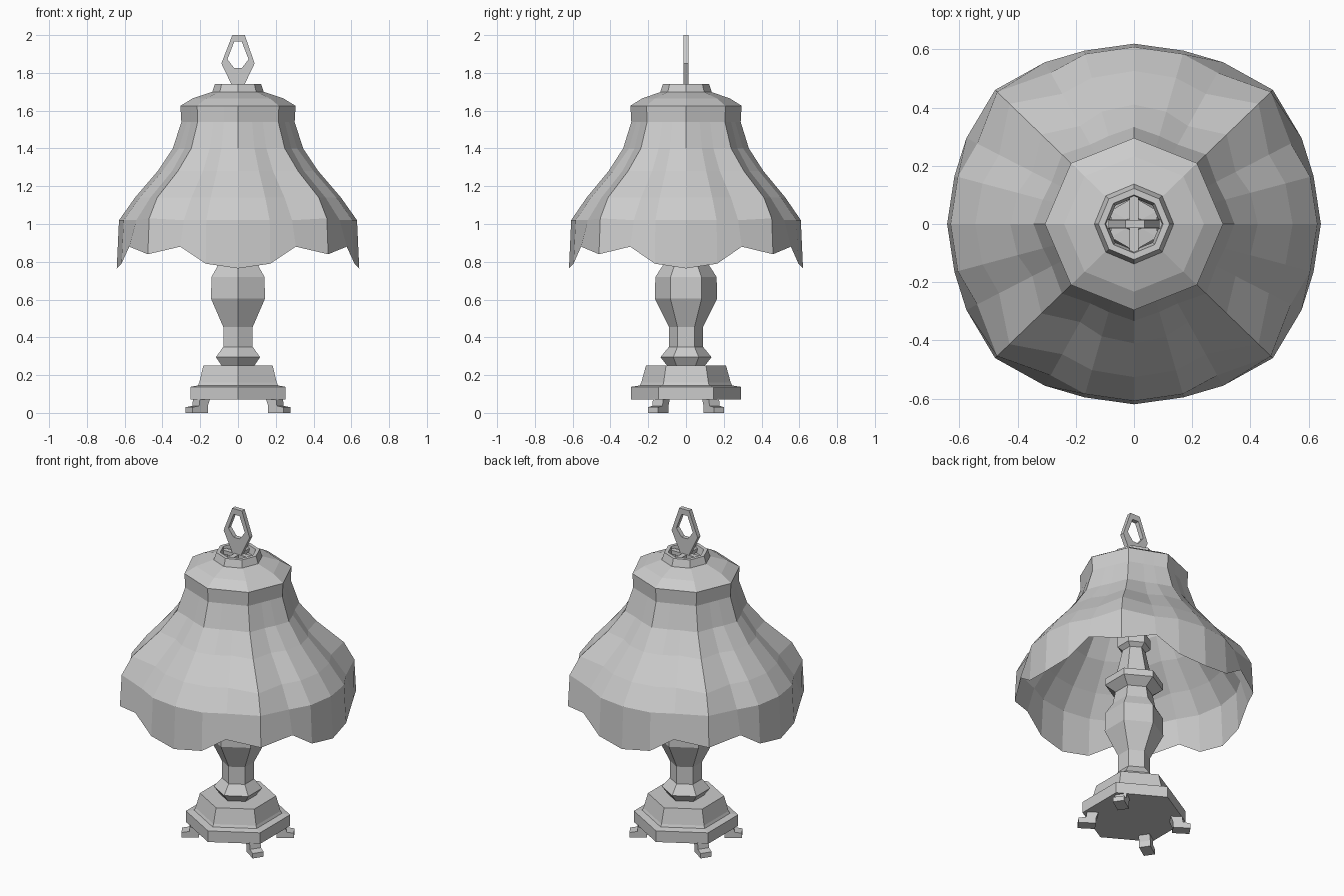
import bpy, bmesh
from math import sin, cos, pi, radians

if "Cube" in bpy.data.objects:
    bpy.data.objects.remove(bpy.data.objects["Cube"])


def finish(name, bm, recalc=True):
    if recalc:
        bmesh.ops.recalc_face_normals(bm, faces=bm.faces)
    me = bpy.data.meshes.new(name)
    bm.to_mesh(me)
    bm.free()
    ob = bpy.data.objects.new(name, me)
    bpy.context.collection.objects.link(ob)
    return ob


def skin(bm, rings, closed=False):
    """Bridge successive rings of points with quads."""
    vs = [[bm.verts.new(p) for p in ring] for ring in rings]
    n = len(vs[0])
    pairs = list(zip(vs, vs[1:])) + ([(vs[-1], vs[0])] if closed else [])
    for a, b in pairs:
        for i in range(n):
            j = (i + 1) % n
            bm.faces.new((a[i], a[j], b[j], b[i]))
    return vs


def lathe(name, profile, n, start, caps=True, closed=False):
    """Faceted turning from (radius, z) pairs."""
    bm = bmesh.new()
    ang = [start + 2 * pi * i / n for i in range(n)]
    vs = skin(bm, [[(r * cos(a), r * sin(a), z) for a in ang] for r, z in profile], closed)
    if caps:
        bm.faces.new(vs[0][::-1])
        bm.faces.new(vs[-1])
    return finish(name, bm)


def slab(name, outline, thick, angle=0.0):
    """Plate from an upright (r, z) outline, turned about z."""
    bm = bmesh.new()
    c, s = cos(angle), sin(angle)
    rings = [[(r * c - y * s, r * s + y * c, z) for r, z in outline]
             for y in (-thick / 2, thick / 2)]
    vs = skin(bm, rings)
    bm.faces.new(vs[0])
    bm.faces.new(vs[1][::-1])
    return finish(name, bm)


# Hexagonal stepped base
lathe("base", [(.29, .07), (.29, .138), (.245, .145), (.237, .16), (.212, .25)], 6, pi / 2)

# Four splayed feet
foot = [(.2, .075), (.265, .075), (.27, .037), (.312, .03), (.312, 0), (.215, 0), (.215, .035)]
for i, a in enumerate((34, 146, 214, 326)):
    slab(f"foot_{i + 1}", foot, .065, radians(a))

# Hexagonal turned column, with a thin rod up to the shade
lathe("column", [(.1, .25), (.135, .295), (.09, .35), (.09, .455), (.165, .605), (.162, .72),
                 (.12, .785), (.105, .86), (.162, .9), (.162, .94), (.1, .97), (.065, 1.13),
                 (.092, 1.15), (.092, 1.21), (.03, 1.215), (.02, 1.71)], 6, pi / 2)

# Scalloped shade: each row gives (radius, z) at axis, lobe shoulder, valley, diagonal
rows = [
    [(.305, 1.625), (.284, 1.625), (.284, 1.625), (.306, 1.625)],
    [(.300, 1.54), (.280, 1.54), (.280, 1.54), (.302, 1.54)],
    [(.345, 1.40), (.325, 1.40), (.320, 1.40), (.350, 1.40)],
    [(.425, 1.28), (.415, 1.28), (.395, 1.28), (.450, 1.28)],
    [(.545, 1.14), (.540, 1.14), (.525, 1.14), (.605, 1.14)],
    [(.630, 1.02), (.628, 1.02), (.610, 1.02), (.665, 1.03)],
    [(.642, .765), (.640, .79), (.652, .88), (.675, .84)],
]
kinds = [(0, 0), (1, 15.5), (2, 28), (3, 45), (2, 62), (1, 74.5)]
bm = bmesh.new()
rings = []
for row in reversed(rows):
    ring = []
    for q in range(4):
        for k, deg in kinds:
            r, z = row[k]
            a = radians(deg + 90 * q)
            ring.append((r * cos(a), .965 * r * sin(a), z))
    rings.append(ring)
skin(bm, rings)
finish("shade", bm, recalc=False)

# Octagonal shoulder closing the shade
top = lathe("shade_shoulder", [(.306, 1.625), (.24, 1.665), (.135, 1.70)], 8, 0, caps=False)
top.scale.y = .967

# Collar ring with crossed bars inside
lathe("collar", [(.138, 1.695), (.122, 1.742), (.1, 1.742), (.09, 1.70)], 8, 0, closed=True, caps=False)
bar = [(-.1, 1.705), (.1, 1.705), (.1, 1.728), (-.1, 1.728)]
slab("collar_bar_x", bar, .03)
slab("collar_bar_y", bar, .03, pi / 2)

# Pierced lozenge finial
outer = [(-.03, 2), (.036, 2), (.088, 1.85), (.028, 1.725), (-.028, 1.725), (-.088, 1.85)]
inner = [(-.02, 1.965), (.02, 1.965), (.056, 1.872), (.02, 1.825), (-.02, 1.825), (-.056, 1.872)]
bm = bmesh.new()
t = .0135
skin(bm, [[(x, y, z) for x, z in loop] for loop, y in
          ((outer, -t), (inner, -t), (inner, t), (outer, t))], closed=True)
finish("finial", bm)
